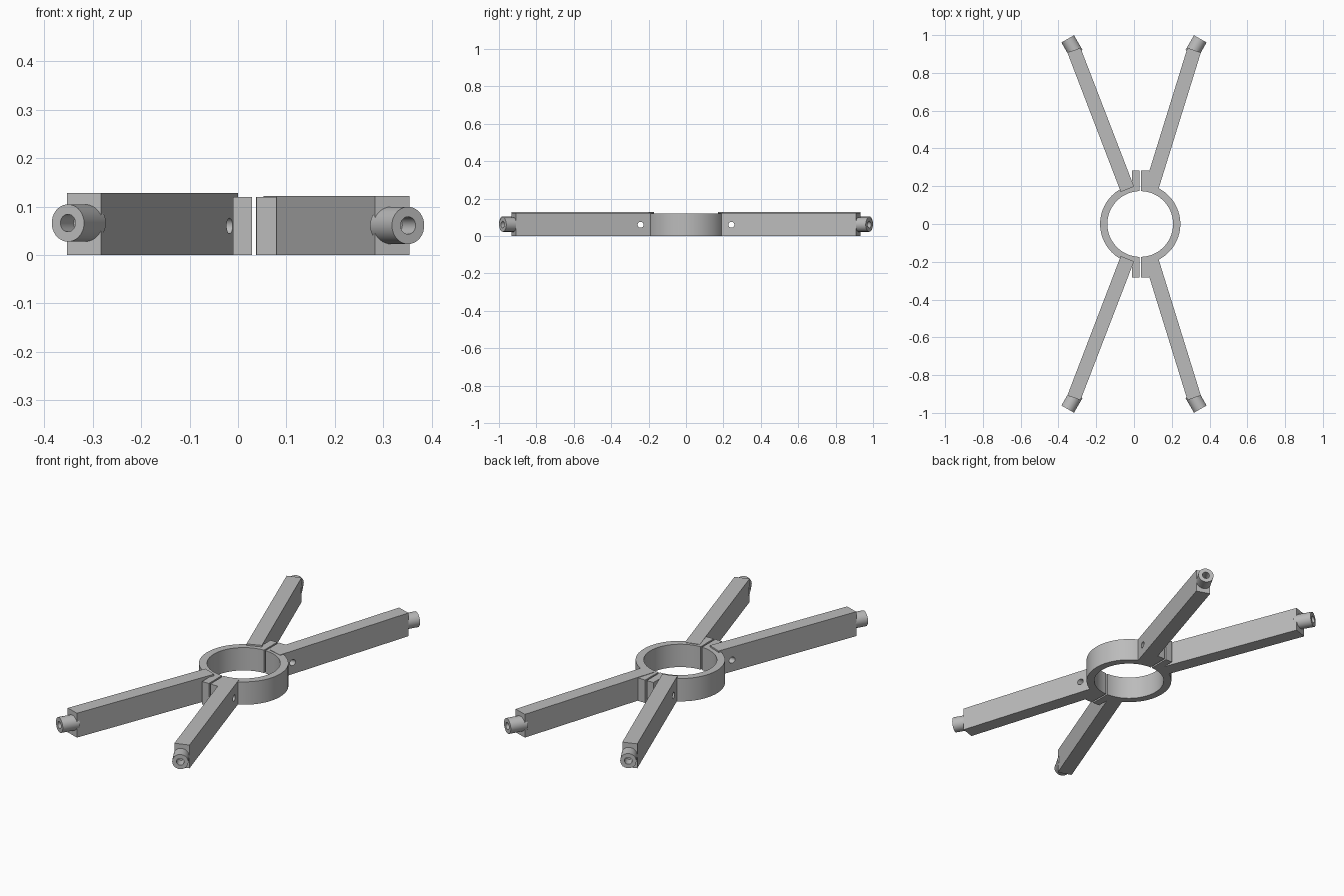
import bpy, bmesh, math
from mathutils import Matrix, Vector

cube = bpy.data.objects.get("Cube")
if cube:
    bpy.data.objects.remove(cube, do_unlink=True)

GREY = (0.5, 0.5, 0.5, 1.0)
mat = bpy.data.materials.new("plain_grey")
mat.use_nodes = True
mat.diffuse_color = GREY
mat.node_tree.nodes["Principled BSDF"].inputs["Base Color"].default_value = GREY

CX = 0.033          # ring centre
R_OUT, R_IN = 0.2125, 0.174
RING_H = 0.12
BOLT_Y, BOLT_Z, BOLT_R = 0.243, 0.06, 0.016


def finish(name, bm):
    bmesh.ops.recalc_face_normals(bm, faces=bm.faces[:])
    mesh = bpy.data.meshes.new(name)
    bm.to_mesh(mesh)
    bm.free()
    mesh.materials.append(mat)
    obj = bpy.data.objects.new(name, mesh)
    bpy.context.collection.objects.link(obj)
    return obj


def prism(name, outline, height):
    """Extrude a flat outline up from the ground."""
    bm = bmesh.new()
    face = bm.faces.new([bm.verts.new((x, y, 0)) for x, y in outline])
    ext = bmesh.ops.extrude_face_region(bm, geom=[face])
    bmesh.ops.translate(bm, vec=(0, 0, height),
                        verts=[v for v in ext["geom"] if isinstance(v, bmesh.types.BMVert)])
    return finish(name, bm)


def smooth(obj):
    bpy.ops.object.select_all(action='DESELECT')
    obj.select_set(True)
    bpy.context.view_layer.objects.active = obj
    bpy.ops.object.shade_smooth_by_angle(angle=math.radians(30))


def drill(obj, sy):
    """Cut the sideways bolt hole through a part."""
    bm = bmesh.new()
    turn = Matrix.Translation((0, sy * BOLT_Y, BOLT_Z)) @ Matrix.Rotation(math.pi / 2, 4, 'Y')
    bmesh.ops.create_cone(bm, cap_ends=True, segments=24, radius1=BOLT_R,
                          radius2=BOLT_R, depth=1, matrix=turn)
    cutter = finish("bolt_cutter", bm)
    cutter.hide_render = True
    mod = obj.modifiers.new("bolt_hole", 'BOOLEAN')
    mod.operation, mod.solver, mod.object = 'DIFFERENCE', 'EXACT', cutter
    deps = bpy.context.evaluated_depsgraph_get()
    mesh = bpy.data.meshes.new_from_object(obj.evaluated_get(deps))
    obj.modifiers.clear()
    obj.data = mesh
    bpy.data.objects.remove(cutter, do_unlink=True)
    smooth(obj)


def half_ring(name, side):
    """Half of the split collar, leaving a narrow gap at both ends."""
    def arc(r):
        a = math.pi / 2 - math.asin(0.004 / r)
        angles = [-a + 2 * a * i / 40 for i in range(41)]
        return [(CX + side * r * math.cos(t), r * math.sin(t)) for t in angles]
    smooth(prism(name, arc(R_OUT) + arc(R_IN)[::-1], RING_H))


def stud(name, tip, direction):
    """Short hollow peg on the end of an arm."""
    length, radius, bore, floor = 0.09, 0.0385, 0.018, 0.035
    profile = [(0, 0), (radius, 0), (radius, length), (bore, length), (bore, floor), (0, floor)]
    bm = bmesh.new()
    verts = [bm.verts.new((r, 0, z)) for r, z in profile]
    edges = [bm.edges.new(pair) for pair in zip(verts, verts[1:])]
    bmesh.ops.spin(bm, geom=verts + edges, cent=(0, 0, 0), axis=(0, 0, 1),
                   angle=2 * math.pi, steps=36)
    bmesh.ops.remove_doubles(bm, verts=bm.verts[:], dist=1e-5)
    turn = direction.to_track_quat('Z', 'Y').to_matrix().to_4x4()
    base = tip - direction * length
    bmesh.ops.transform(bm, matrix=Matrix.Translation(base) @ turn, verts=bm.verts[:])
    smooth(finish(name, bm))


# side: x sign, flange x range, arm height, arm outline (root outer, tip outer, tip inner, root inner)
SIDES = {
    "left": (1, (0.038, 0.079), 0.122, 0.061,
             [(0.125, 0.17), (0.354, 0.908), (0.283, 0.932), (0.053, 0.19)]),
    "right": (-1, (-0.01, 0.029), 0.128, 0.066,
              [(-0.07, 0.17), (-0.353, 0.908), (-0.283, 0.932), (0.0, 0.198)]),
}

for side, (sx, (x0, x1), arm_h, stud_z, arm) in SIDES.items():
    half_ring(side + "_half_ring", sx)
    for end, sy in (("front", -1), ("back", 1)):
        tag = end + "_" + side
        # clamp flange beside the gap
        flange = [(x0, 0.178), (x1, 0.178), (x1, 0.284), (x0, 0.284)]
        drill(prism(tag + "_flange", [(x, sy * y) for x, y in flange], RING_H), sy)
        # splayed arm
        drill(prism(tag + "_arm", [(x, sy * y) for x, y in arm], arm_h), sy)
        # hollow stud, splayed a little wider than the arm
        aim = Vector((sx * 0.5, sy * math.sqrt(0.75), 0))
        stud(tag + "_stud", Vector((sx * 0.351, sy * 0.98, stud_z)), aim)
